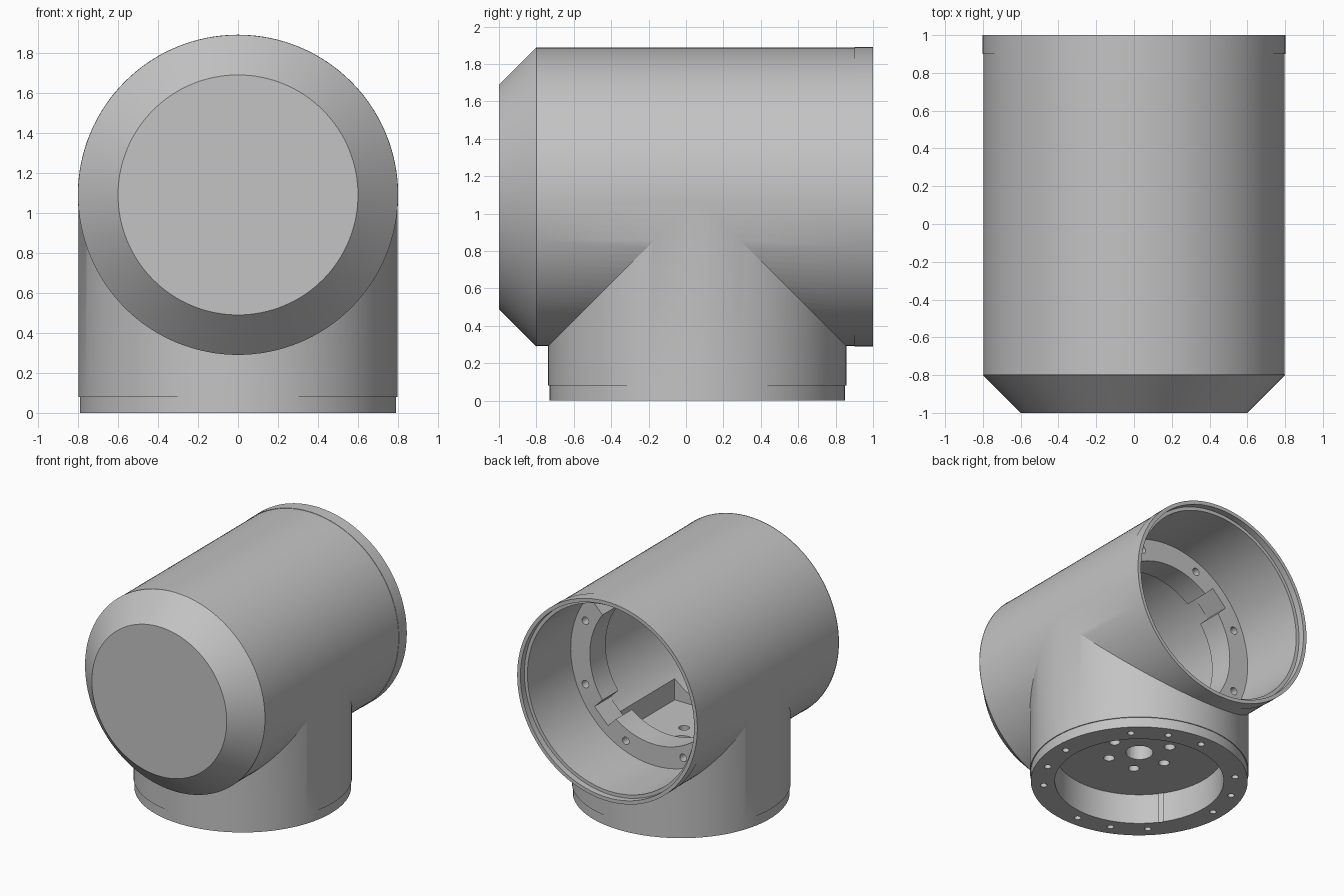
import bpy, bmesh, math
from mathutils import Matrix, Vector

cube = bpy.data.objects.get("Cube")
if cube:
    bpy.data.objects.remove(cube, do_unlink=True)

AXIS_Z = 1.09      # height of the horizontal barrel axis
BASE_Y = 0.06      # centre of the upright socket
TO_BARREL = Matrix.Translation((0, 0, AXIS_Z)) @ Matrix.Rotation(-math.pi / 2, 4, 'X')
TO_SOCKET = Matrix.Translation((0, BASE_Y, 0))

grey = bpy.data.materials.new("plain grey")
grey.use_nodes = True
grey.diffuse_color = (0.55, 0.55, 0.55, 1)
grey.node_tree.nodes["Principled BSDF"].inputs["Base Color"].default_value = (0.55, 0.55, 0.55, 1)


def finish(name, bm):
    bmesh.ops.recalc_face_normals(bm, faces=bm.faces)
    mesh = bpy.data.meshes.new(name)
    bm.to_mesh(mesh)
    bm.free()
    obj = bpy.data.objects.new(name, mesh)
    bpy.context.collection.objects.link(obj)
    mesh.materials.append(grey)
    return obj


def lathe(name, profile, matrix, steps=128):
    """Turn a (radius, height) profile that starts and ends on the axis."""
    bm = bmesh.new()
    verts = [bm.verts.new((r, 0, h)) for r, h in profile]
    edges = [bm.edges.new(pair) for pair in zip(verts, verts[1:])]
    bmesh.ops.spin(bm, geom=verts + edges, cent=(0, 0, 0), axis=(0, 0, 1),
                   angle=math.tau, steps=steps)
    bmesh.ops.remove_doubles(bm, verts=bm.verts, dist=1e-4)
    bm.transform(matrix)
    return finish(name, bm)


def drill_set(name, angles, ring, radius, low, high, matrix):
    """A ring of drills, given along the local z axis."""
    bm = bmesh.new()
    for a in angles:
        a = math.radians(a)
        spot = Vector((ring * math.cos(a), ring * math.sin(a), (low + high) / 2))
        bmesh.ops.create_cone(bm, cap_ends=True, segments=20, radius1=radius,
                              radius2=radius, depth=high - low,
                              matrix=matrix @ Matrix.Translation(spot))
    return finish(name, bm)


def blocks(name, matrices):
    bm = bmesh.new()
    for m in matrices:
        bmesh.ops.create_cube(bm, size=1, matrix=m)
    return finish(name, bm)


def combine(target, other, operation):
    mod = target.modifiers.new(other.name, 'BOOLEAN')
    mod.operation = operation
    mod.solver = 'EXACT'
    mod.object = other
    bpy.context.view_layer.objects.active = target
    bpy.ops.object.modifier_apply(modifier=mod.name)
    bpy.data.objects.remove(other, do_unlink=True)


# Barrel with chamfered closed front and a faint seam near the open back
housing = lathe("elbow_housing", [(0, -1), (0.6, -1), (0.8, -0.8), (0.798, -0.798), (0.798, 0.9),
                                  (0.801, 0.9), (0.801, 1), (0, 1)], TO_BARREL)

# Upright socket with a slightly smaller foot
socket = lathe("socket", [(0, 0), (0.79, 0), (0.79, 0.08), (0.797, 0.08),
                          (0.797, AXIS_Z), (0, AXIS_Z)], TO_SOCKET)
combine(housing, socket, 'UNION')

# Inside of the barrel: stepped rim, mounting flange and deep bore
bore = lathe("bore", [(0, -0.75), (0.68, -0.75), (0.68, 0.2), (0.575, 0.2), (0.575, 0.4),
                      (0.745, 0.4), (0.745, 0.95), (0.772, 0.95), (0.772, 1.1), (0, 1.1)],
             TO_BARREL)
combine(housing, bore, 'DIFFERENCE')

# Flat floor pocket above the socket
floor = blocks("floor_pocket", [Matrix.Translation((0, -0.15, 0.505))
                                @ Matrix.Diagonal((0.9, 0.698, 0.19, 1))])
combine(housing, floor, 'DIFFERENCE')

# Cable notches in the flange
notches = blocks("notches", [TO_BARREL @ Matrix.Rotation(math.radians(a), 4, 'Z')
                             @ Matrix.Translation((0.59, 0, 0.3))
                             @ Matrix.Diagonal((0.16, 0.17, 0.34, 1))
                             for a in (45, 135, 225, 315)])
combine(housing, notches, 'DIFFERENCE')

# Flange screw holes
combine(housing, drill_set("flange_drills", [22.5 + 45 * i for i in range(8)],
                           0.665, 0.03, 0.15, 0.45, TO_BARREL), 'DIFFERENCE')

# Recess under the socket
recess = lathe("recess", [(0, -0.1), (0.615, -0.1), (0.615, 0.24), (0, 0.24)], TO_SOCKET)
combine(housing, recess, 'DIFFERENCE')

# Centre hole, bolt circle and foot screw holes
combine(housing, drill_set("centre_drill", [0], 0, 0.1, 0.2, 0.46, TO_SOCKET), 'DIFFERENCE')
combine(housing, drill_set("bolt_drills", [60 * i for i in range(6)],
                           0.235, 0.04, 0.2, 0.46, TO_SOCKET), 'DIFFERENCE')
foot_angles = [90 * k + s for k in range(4) for s in (45, 67.5, 90)]
combine(housing, drill_set("foot_drills", foot_angles, 0.7, 0.025, -0.05, 0.15, TO_SOCKET),
        'DIFFERENCE')

# Smooth turned surfaces, crisp edges
bpy.ops.object.select_all(action='DESELECT')
housing.select_set(True)
bpy.context.view_layer.objects.active = housing
bpy.ops.object.shade_smooth_by_angle(angle=math.radians(25))
